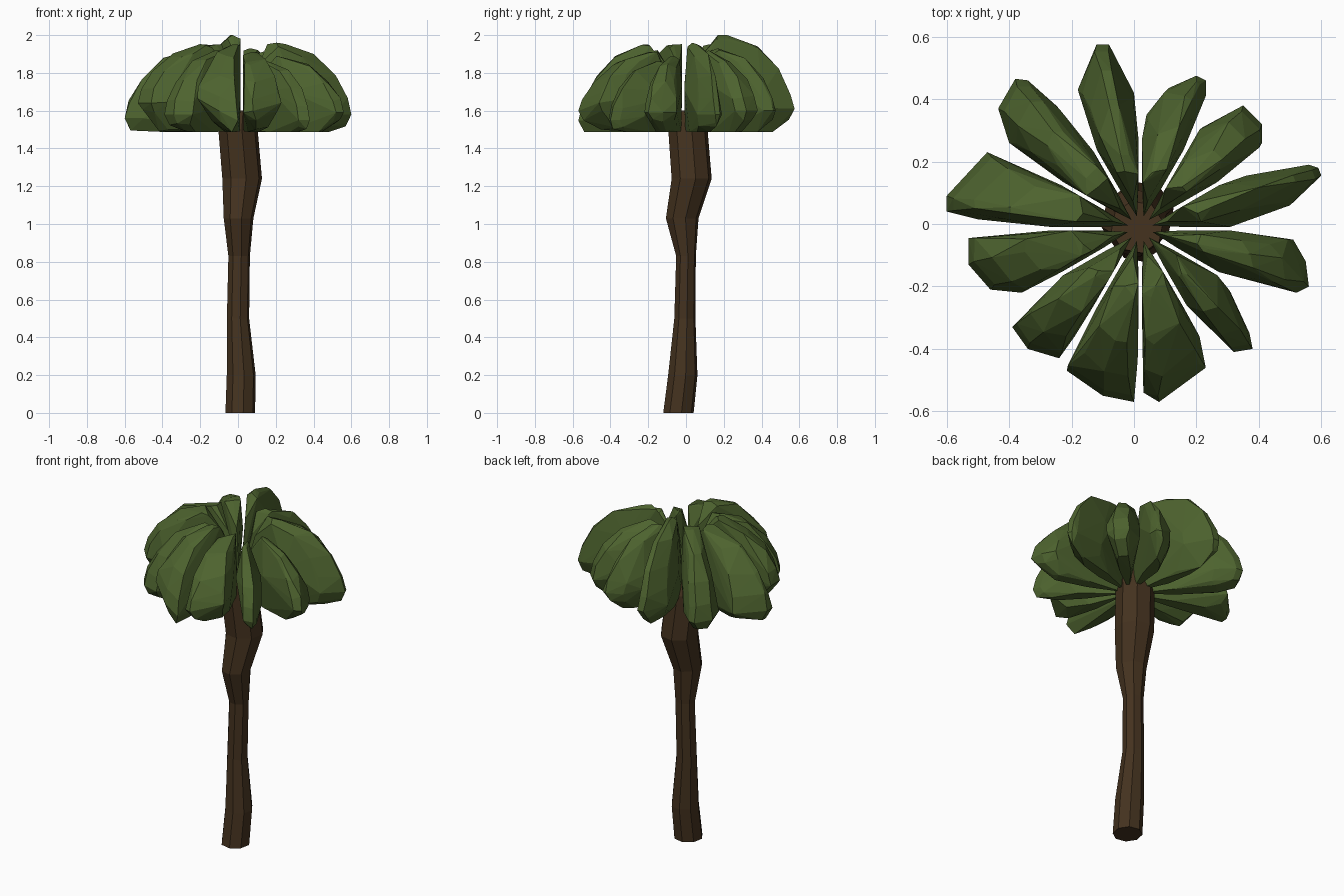
import bpy, bmesh, math, random
from mathutils import Vector

random.seed(4)


def material(name, rgb):
    m = bpy.data.materials.new(name)
    m.diffuse_color = (*rgb, 1)
    return m


BARK = material("brown bark", (0.058, 0.032, 0.0135))
LEAF = material("leaf green", (0.075, 0.125, 0.028))


def finish(name, bm, mat):
    bmesh.ops.recalc_face_normals(bm, faces=bm.faces)
    me = bpy.data.meshes.new(name)
    bm.to_mesh(me)
    bm.free()
    me.materials.append(mat)
    ob = bpy.data.objects.new(name, me)
    bpy.context.collection.objects.link(ob)


# Crooked eight-sided trunk: z, centre x, centre y, radius x, radius y
RINGS = [(0, 0.012, -0.04, 0.080, 0.082), (0.2, 0.017, -0.017, 0.078, 0.079),
         (0.5, 0.0, -0.006, 0.060, 0.057), (0.83, 0.006, 0.0, 0.058, 0.053),
         (1.03, 0.003, -0.02, 0.080, 0.088), (1.24, 0.022, 0.03, 0.107, 0.108),
         (1.5, 0.0, 0.01, 0.106, 0.106), (1.6, 0.01, -0.01, 0.085, 0.085)]
bm = bmesh.new()
loops = []
for z, cx, cy, rx, ry in RINGS:
    loops.append([bm.verts.new((cx + rx * math.cos(a), cy + ry * math.sin(a), z))
                  for a in [math.tau * (i + 0.25) / 8 for i in range(8)]])
for lo, hi in zip(loops, loops[1:]):
    for i in range(8):
        j = (i + 1) % 8
        bm.faces.new((lo[i], lo[j], hi[j], hi[i]))
bm.faces.new(loops[0])
bm.faces.new(loops[-1])
finish("trunk", bm, BARK)

# Twelve leaf lobes: peak z, tip z, sideways tilt, then the outer outline seen from above
LEAVES = [
    (1.96, 1.58, 0, (0.50, 0.06), (0.60, 0.155), (0.59, 0.18), (0.56, 0.19), (0.36, 0.155)),
    (1.92, 1.60, 0, (0.41, 0.26), (0.41, 0.32), (0.35, 0.38), (0.22, 0.31)),
    (1.93, 1.60, 0, (0.23, 0.41), (0.23, 0.46), (0.20, 0.475), (0.11, 0.435), (0.04, 0.35)),
    (2.00, 1.61, 0, (0.0, 0.42), (-0.08, 0.575), (-0.12, 0.575), (-0.18, 0.43)),
    (1.95, 1.57, 0, (-0.25, 0.38), (-0.34, 0.46), (-0.38, 0.465), (-0.435, 0.37), (-0.40, 0.26)),
    (1.94, 1.56, 0, (-0.47, 0.23), (-0.60, 0.09), (-0.60, 0.04), (-0.50, 0.015)),
    (1.95, 1.64, 0, (-0.53, -0.045), (-0.53, -0.13), (-0.46, -0.21), (-0.36, -0.22)),
    (1.92, 1.58, 0, (-0.39, -0.33), (-0.34, -0.40), (-0.24, -0.43), (-0.19, -0.36)),
    (1.95, 1.61, -0.5, (-0.215, -0.47), (-0.10, -0.55), (0.0, -0.57), (0.01, -0.45)),
    (1.91, 1.62, 0.25, (0.03, -0.54), (0.08, -0.57), (0.23, -0.46), (0.21, -0.36)),
    (1.86, 1.55, 0, (0.32, -0.41), (0.38, -0.40), (0.37, -0.35), (0.31, -0.22)),
    (1.89, 1.59, 0, (0.52, -0.22), (0.56, -0.20), (0.55, -0.12), (0.51, -0.05)),
]
HUB = Vector((0.02, -0.015))
# Shell layers: share of the radius, share of the width, share of the height
SHELL = [(0.80, 0.4, None), (0.96, 0.7, -0.14), (1.0, 1.0, 0.0), (0.965, 0.92, 0.22),
         (0.86, 0.72, 0.52), (0.67, 0.5, 0.82), (0.40, 0.4, 0.97)]


def leaf(k, peak, tip_z, tilt, *outline):
    mid = math.radians(15 + 30 * k)
    axis = Vector((math.cos(mid), math.sin(mid)))
    side = Vector((-axis.y, axis.x))
    bm = bmesh.new()

    def add(r, s, z, jitter=0.0):
        s += random.uniform(-jitter, jitter)
        z = min(max(z + random.uniform(-jitter, jitter), 1.487), 2.0)
        room = max(r * math.tan(math.radians(15)) - 0.006, 0.002)  # keep gaps open
        s = max(-room, min(room, s))
        p = HUB + axis * r + side * s
        bm.verts.new((p.x, p.y, z))

    # outer end, layered into a rounded dome
    for p in outline:
        d = Vector(p) - HUB
        r, s = d.dot(axis), d.dot(side)
        rim = tip_z + max(0, 0.45 - r) * 0.2 + tilt * s
        for fr, fw, fz in SHELL:
            z = 1.49 + max(0, tilt * s) if fz is None else rim + (peak - rim) * fz
            add(r * fr, s * fw, z, 0.0 if fr == 1.0 else 0.012)
    # wedge flanks and the narrow inner edge
    for s in (-1, 1):
        add(0.28, s * 0.2, 1.72, 0.02)
        add(0.13, s * 0.2, 1.70, 0.02)
        add(0.24, s * 0.03, 1.488)
    for z in (1.49, 1.66):
        add(0.04, 0, z)
    add(0.09, 0, peak - 0.12)
    add(0.19, 0, peak)

    res = bmesh.ops.convex_hull(bm, input=bm.verts)
    loose = {v for v in res["geom_interior"] + res["geom_unused"]
             if isinstance(v, bmesh.types.BMVert)}
    bmesh.ops.delete(bm, geom=list(loose), context='VERTS')
    finish(f"leaf_{k + 1}", bm, LEAF)


for k, row in enumerate(LEAVES):
    leaf(k, *row)
